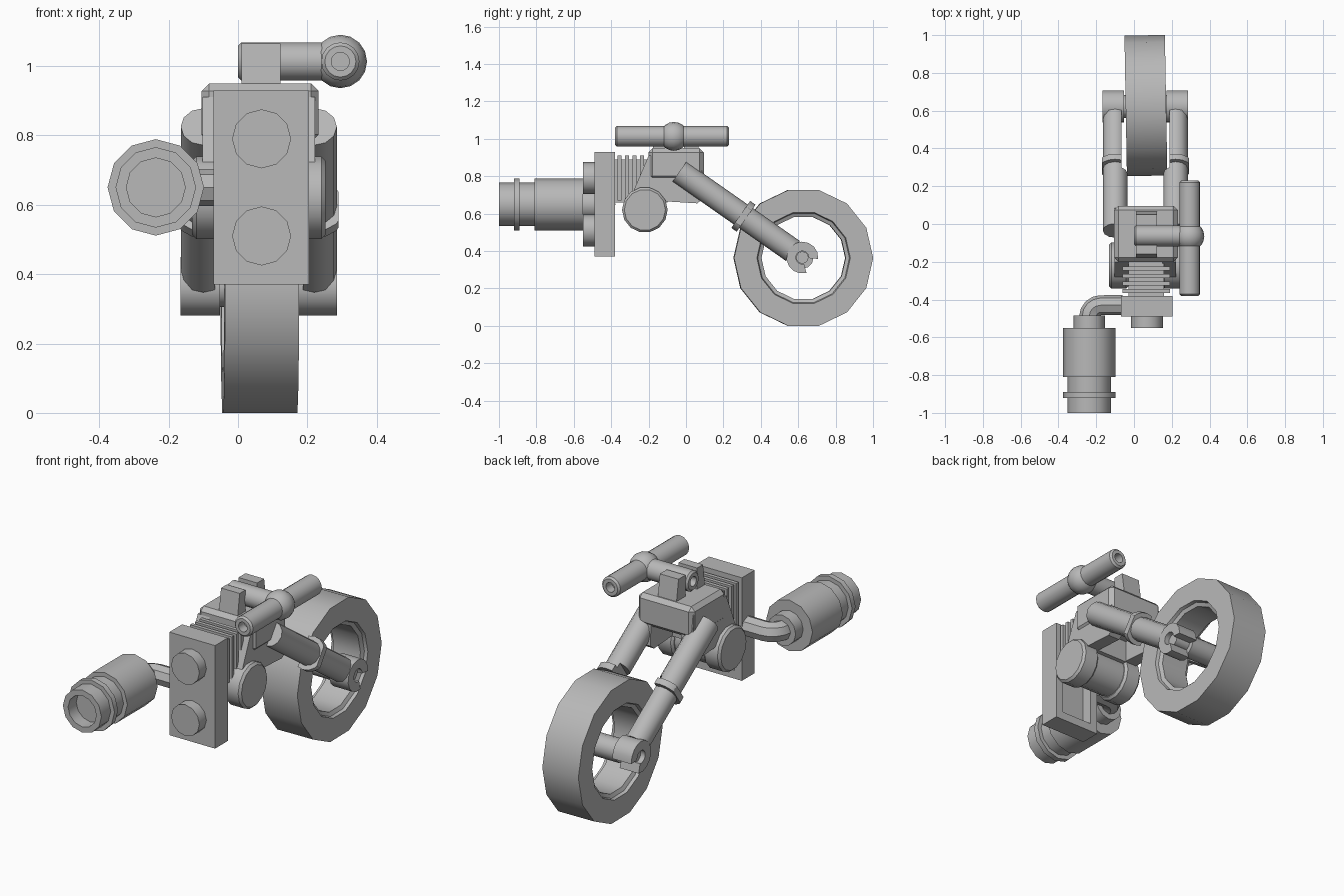
import bpy, bmesh
from math import sin, cos, pi, radians
from mathutils import Vector, Matrix

if "Cube" in bpy.data.objects:
    bpy.data.objects.remove(bpy.data.objects["Cube"])

grey = bpy.data.materials.new("light_grey")
grey.use_nodes = True
tone = (0.48, 0.48, 0.48, 1)
grey.diffuse_color = tone
grey.node_tree.nodes["Principled BSDF"].inputs["Base Color"].default_value = tone

MID = 0.06          # centre plane of the machine
X, Y = Vector((1, 0, 0)), Vector((0, 1, 0))


def finish(name, bm):
    bmesh.ops.remove_doubles(bm, verts=bm.verts, dist=1e-5)
    bmesh.ops.recalc_face_normals(bm, faces=bm.faces)
    mesh = bpy.data.meshes.new(name)
    bm.to_mesh(mesh)
    bm.free()
    mesh.materials.append(grey)
    obj = bpy.data.objects.new(name, mesh)
    bpy.context.collection.objects.link(obj)
    bpy.ops.object.select_all(action='DESELECT')
    obj.select_set(True)
    bpy.context.view_layer.objects.active = obj
    bpy.ops.object.shade_smooth_by_angle(angle=radians(32))
    return obj


def lathe(name, profile, loc, axis, n=16, closed=False, clips=()):
    """Turn (radius, distance) points around an axis; clips are (point, normal) cuts."""
    bm = bmesh.new()
    turn = Matrix.Translation(loc) @ axis.to_track_quat('Z', 'Y').to_matrix().to_4x4()
    rings = [[bm.verts.new(turn @ Vector((r * cos(2 * pi * i / n), r * sin(2 * pi * i / n), t)))
              for i in range(n)] for r, t in profile]
    pairs = list(zip(rings, rings[1:])) + ([(rings[-1], rings[0])] if closed else [])
    for a, b in pairs:
        for i in range(n):
            j = (i + 1) % n
            bm.faces.new((a[i], a[j], b[j], b[i]))
    bmesh.ops.remove_doubles(bm, verts=bm.verts, dist=1e-5)
    for point, normal in clips:
        bmesh.ops.bisect_plane(bm, geom=bm.verts[:] + bm.edges[:] + bm.faces[:],
                               plane_co=point, plane_no=normal, clear_outer=True)
        bmesh.ops.holes_fill(bm, edges=[e for e in bm.edges if e.is_boundary])
    return finish(name, bm)


def rod(name, r, a, b, loc, axis, n=16, bevel=0.0, clips=()):
    prof = [(0, a), (r - bevel, a), (r, a + bevel), (r, b - bevel), (r - bevel, b), (0, b)]
    return lathe(name, prof, loc, axis, n, clips=clips)


def extrude(name, outline, x0, x1, bevel=0.0):
    """Extrude a (y, z) outline along x."""
    bm = bmesh.new()
    face = bm.faces.new([bm.verts.new((x0, y, z)) for y, z in outline])
    out = bmesh.ops.extrude_face_region(bm, geom=[face])
    bmesh.ops.translate(bm, vec=(x1 - x0, 0, 0),
                        verts=[v for v in out["geom"] if isinstance(v, bmesh.types.BMVert)])
    if bevel:
        bmesh.ops.bevel(bm, geom=bm.edges[:], offset=bevel, segments=1, affect='EDGES')
    return finish(name, bm)


def box(name, x0, x1, y0, y1, z0, z1, bevel=0.0):
    return extrude(name, [(y0, z0), (y1, z0), (y1, z1), (y0, z1)], x0, x1, bevel)


# Wheel: wide tyre with a stepped rim
wheel = lathe("wheel", [(0.372, -0.107), (0.372, 0.107), (0.25, 0.107), (0.245, 0.09), (0.225, 0.08),
                        (0.225, -0.08), (0.245, -0.09), (0.25, -0.107)],
              (0, 0, 0), X, n=14, closed=True)
# keep a corner of the tread pointing forward and back
lead = max(wheel.data.vertices, key=lambda v: v.co.y).co
off = 0 if abs(lead.z) < 0.01 else pi / 14
wheel.data.transform(Matrix.Translation((0.063, 0.627, 0.363)) @ Matrix.Rotation(radians(1), 4, 'Z')
                     @ Matrix.Rotation(off, 4, 'X'))

# Fork legs, collars and axle clips
top, hub = Vector((0, -0.035, 0.825)), Vector((0, 0.622, 0.365))
slope = (hub - top).normalized()
for side, label in ((-1, "right"), (1, "left")):
    centre = MID + side * 0.16
    start = top + X * centre
    inner = (Vector((MID + side * 0.127, 0, 0)), X * -side)
    outer = (Vector((MID + side * 0.23, 0, 0)), X * side)
    rod(f"{label}_fork_upper", 0.065, 0, 0.37, start, slope, 12)
    rod(f"{label}_fork_lower", 0.065, 0.36, 0.74, start, slope, 12, clips=(inner,))
    rod(f"{label}_fork_collar", 0.088, 0.40, 0.435, start, slope, 16, clips=(inner, outer))
    # open ring with its gap pointing away from the leg
    arc = [radians(-35 + 30 + 290 * i / 12) for i in range(13)]
    ring = [(hub.y + 0.085 * cos(a), hub.z + 0.085 * sin(a)) for a in arc]
    ring += [(hub.y + 0.035 * cos(a), hub.z + 0.035 * sin(a)) for a in reversed(arc)]
    extrude(f"{label}_axle_clip", ring, MID + side * 0.112, MID + side * 0.226)
rod("axle", 0.06, -0.115, 0.115, (MID, hub.y, hub.z), X, 12)
rod("axle_pin", 0.033, -0.2, 0.2, (MID, hub.y, hub.z), X, 12)

# Head block with side cheeks
box("head_block", MID - 0.165, MID + 0.172, -0.2, 0.095, 0.78, 0.95, 0.022)
cheek = [(-0.2, 0.91), (0.08, 0.91), (0.092, 0.68), (0.06, 0.655), (-0.1, 0.665), (-0.29, 0.70)]
for side, label in ((-1, "right"), (1, "left")):
    extrude(f"{label}_cheek", cheek, MID + side * 0.09, MID + side * 0.162)

# Engine: core, cooling fins, crankcase and round covers
box("engine_core", MID - 0.09, MID + 0.1, -0.38, -0.1, 0.66, 0.89)
for i in range(4):
    y = -0.365 + i * 0.04
    box(f"cooling_fin_{i + 1}", MID - 0.12, MID + 0.13, y, y + 0.02, 0.67, 0.91)
rod("crankcase", 0.105, -0.13, 0.13, (MID, -0.22, 0.62), X, 14)
for side, label in ((-1, "right"), (1, "left")):
    rod(f"{label}_engine_cover", 0.122, 0.09, 0.192, (MID, -0.22, 0.62), X * side, 14, 0.012)

# Mounting plate: front slab, raised rim behind, two studs
px0, px1, pz0, pz1 = -0.07, 0.205, 0.37, 0.93
box("plate_face", px0, px1, -0.49, -0.44, pz0, pz1)
box("plate_rim_right", px0, px0 + 0.045, -0.44, -0.38, pz0, pz1)
box("plate_rim_left", px1 - 0.045, px1, -0.44, -0.38, pz0, pz1)
box("plate_rim_bottom", px0 + 0.045, px1 - 0.045, -0.44, -0.38, pz0, pz0 + 0.045)
box("plate_rim_top", px0 + 0.045, px1 - 0.045, -0.44, -0.38, pz1 - 0.045, pz1)
for z, label in ((0.51, "lower"), (0.79, "upper")):
    rod(f"{label}_stud", 0.085, -0.55, -0.48, (0.068, 0, z), Y, 12)

# Exhaust: stepped can with an open end
lathe("exhaust_can", [(0, -0.93), (0.085, -0.93), (0.085, -1.0), (0.116, -1.0), (0.116, -0.92),
                      (0.139, -0.92), (0.139, -0.89), (0.116, -0.89), (0.116, -0.81), (0.139, -0.81),
                      (0.139, -0.55), (0.083, -0.55), (0.083, -0.485), (0, -0.485)],
      (-0.237, 0, 0.65), Y, 12)

# Exhaust elbow: round curve with a quarter bend
curve = bpy.data.curves.new("exhaust_elbow", 'CURVE')
curve.dimensions = '3D'
curve.bevel_depth = 0.053
curve.bevel_resolution = 2
curve.use_fill_caps = True
bend = [(-0.177 - 0.06 * cos(a), -0.49 + 0.06 * sin(a)) for a in [i * pi / 8 for i in range(5)]]
path = [(-0.237, -0.52)] + bend + [(-0.06, -0.43)]
spline = curve.splines.new('POLY')
spline.points.add(len(path) - 1)
for p, (x, y) in zip(spline.points, path):
    p.co = (x, y, 0.65, 1)
temp = bpy.data.objects.new("elbow_path", curve)
bpy.context.collection.objects.link(temp)
bm = bmesh.new()
bm.from_mesh(temp.to_mesh())
bpy.data.objects.remove(temp)
finish("exhaust_elbow", bm)

# Handlebar: clip prongs, cross arm, ball and grip bar
for y0, y1, lean, label in ((-0.18, -0.11, 0.02, "front"), (-0.01, 0.07, -0.02, "rear")):
    a, b = (y0 + lean, y1) if lean > 0 else (y0, y1 + lean)
    extrude(f"{label}_bar_prong", [(y0, 0.93), (y1, 0.93), (b, 1.065), (a, 1.065)], 0.01, 0.122)


def grip(name, a, b, loc, axis):
    lathe(name, [(0, a + 0.05), (0.026, a + 0.05), (0.026, a), (0.045, a), (0.055, a + 0.01),
                 (0.055, b - 0.01), (0.045, b), (0.026, b), (0.026, b - 0.05), (0, b - 0.05)],
          loc, axis, 16)


grip("bar_arm", 0, 0.27, (0, -0.063, 1.013), X)
grip("grip_bar", -0.38, 0.23, (0.295, 0, 1.013), Y)
ball = [(0.077 * sin(pi * i / 10), -0.077 * cos(pi * i / 10)) for i in range(11)]
lathe("bar_ball", ball, (0.295, -0.065, 1.013), Y, 16)
